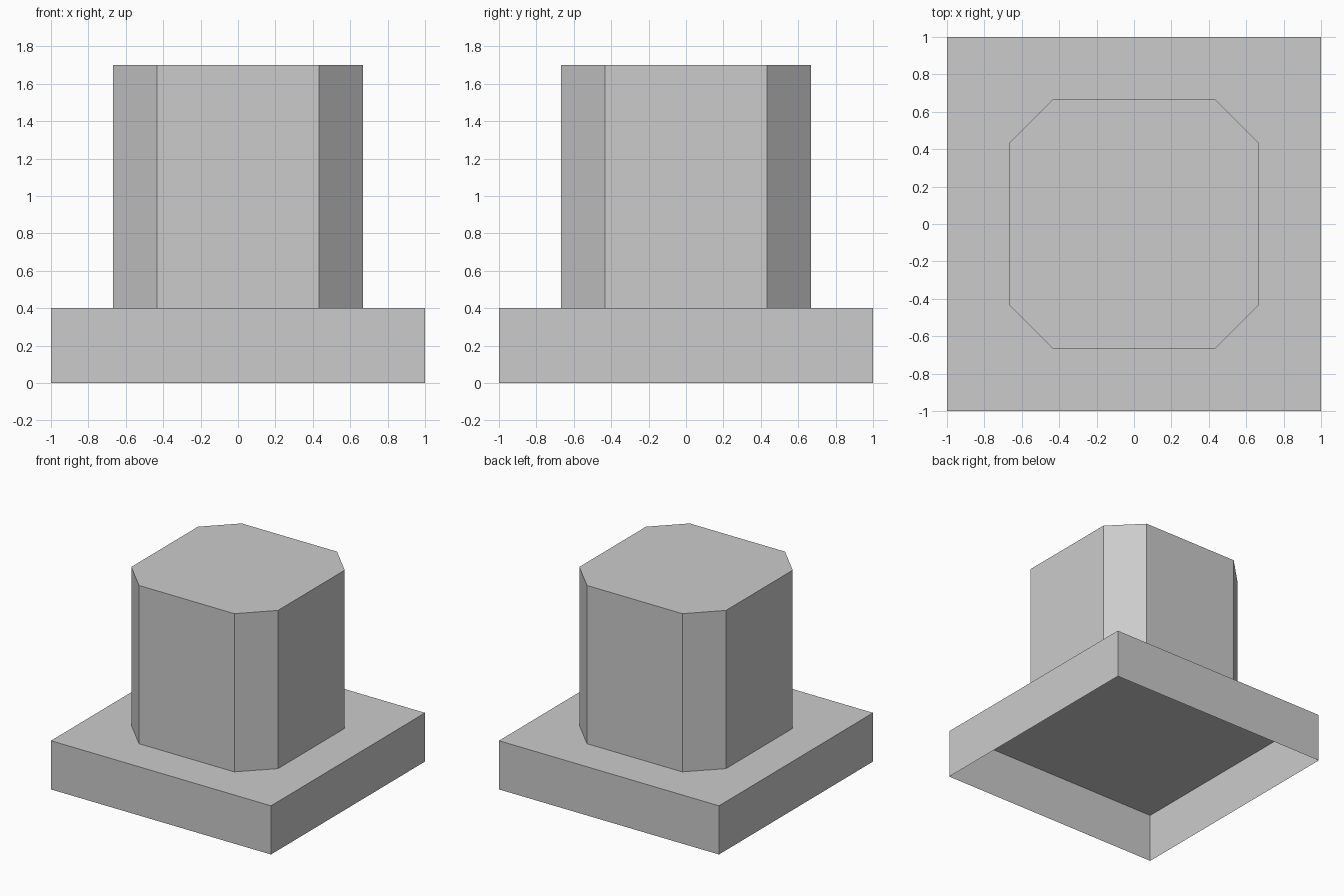
import bpy, bmesh

if "Cube" in bpy.data.objects:
    bpy.data.objects.remove(bpy.data.objects["Cube"])


def open_prism(name, outline, z0, z1):
    """Extrude an outline upwards: walls and a top cap, open underneath."""
    bm = bmesh.new()
    low = [bm.verts.new((x, y, z0)) for x, y in outline]
    high = [bm.verts.new((x, y, z1)) for x, y in outline]
    n = len(outline)
    for i in range(n):
        j = (i + 1) % n
        bm.faces.new((low[i], low[j], high[j], high[i]))
    bm.faces.new(high)
    mesh = bpy.data.meshes.new(name)
    bm.to_mesh(mesh)
    bm.free()
    obj = bpy.data.objects.new(name, mesh)
    bpy.context.collection.objects.link(obj)
    return obj


def spin_corner(points):
    """Repeat one corner's points in four quarter turns."""
    outline = []
    for _ in range(4):
        outline += points
        points = [(-y, x) for x, y in points]
    return outline


# Square plinth, hollow and open at the bottom
open_prism("base_plinth", spin_corner([(1.0, 1.0)]), 0.0, 0.4)

# Square column with chamfered corners
half, flat = 0.667, 0.433
open_prism("chamfered_column", spin_corner([(half, flat), (flat, half)]), 0.4, 1.7)
